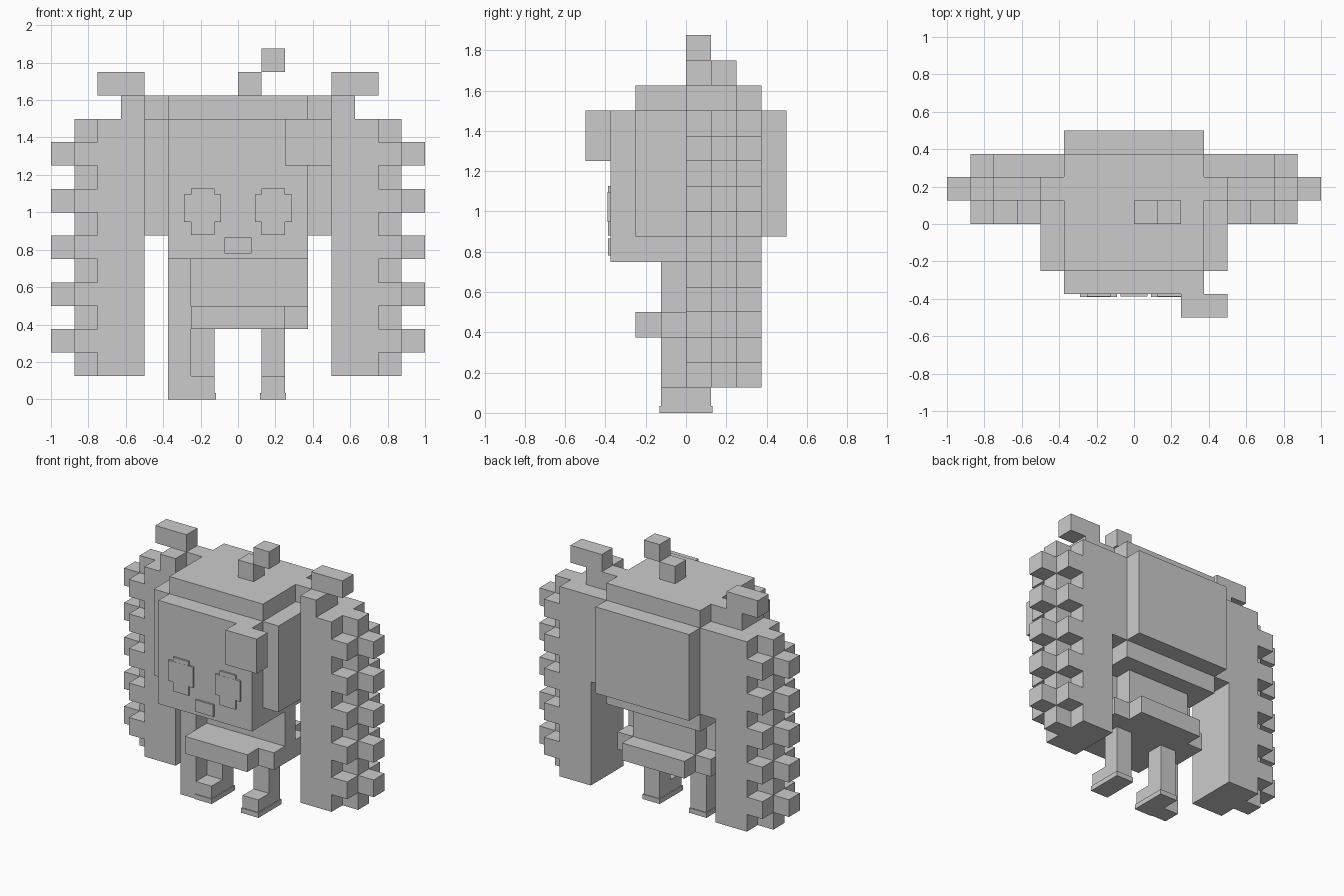
import bpy

if "Cube" in bpy.data.objects:
    bpy.data.objects.remove(bpy.data.objects["Cube"], do_unlink=True)

U = 0.125  # edge length of one block

grey = bpy.data.materials.new("plain_grey")
grey.use_nodes = True
grey.diffuse_color = (0.6, 0.6, 0.6, 1)
grey.node_tree.nodes["Principled BSDF"].inputs["Base Color"].default_value = grey.diffuse_color


def box(name, x, y, z, unit=U):
    """Box from (low, high) pairs measured in units."""
    spans = (x, y, z)
    centre = [unit * (a + b) / 2 for a, b in spans]
    bpy.ops.mesh.primitive_cube_add(size=1, location=centre)
    ob = bpy.context.object
    ob.name = name
    ob.scale = [unit * abs(b - a) for a, b in spans]
    bpy.ops.object.transform_apply(location=False, rotation=False, scale=True)
    ob.data.materials.append(grey)
    return ob


def pair(name, x, y, z, unit=U):
    """Matching boxes on both sides of the model."""
    box("left_" + name, x, y, z, unit)
    box("right_" + name, (-x[1], -x[0]), y, z, unit)


# Head and hair
box("head", (-3, 3), (-3, 3), (6, 12))
box("hair_sides", (-4, 4), (-2, 3), (7, 12))
box("hair_back", (-3, 3), (3, 4), (7, 12))
box("hair_top", (-3, 3), (-2, 3), (12, 13))
box("fringe", (2, 4), (-4, -3), (10, 12))
box("hair_curl_base", (0, 1), (0, 1), (13, 14))
box("hair_curl_tip", (1, 2), (0, 1), (14, 15))

# Face details
pair("eye_wide", (0.09, 0.288), (-0.389, -0.375), (0.947, 1.096), 1)
pair("eye_tall", (0.125, 0.25), (-0.388, -0.375), (0.88, 1.127), 1)
box("mouth", (-0.073, 0.073), (-0.388, -0.375), (0.78, 0.866), 1)

# Ponytails with ties and stepped curls
pair("hair_tie_base", (3, 5), (1, 2), (12, 13))
pair("hair_tie_front", (4, 5), (0, 1), (12, 13))
pair("hair_tie", (4, 6), (1, 2), (13, 14))
pair("ponytail", (4, 6), (0, 3), (1, 12))
pair("ponytail_ridge", (6, 7), (1, 2), (1, 12))
for z in range(2, 12, 2):
    row = (z, z + 1)
    pair("outer_curl", (7, 8), (1, 2), row)
    pair("front_curl", (6, 7), (0, 1), row)
    pair("back_curl", (6, 7), (2, 3), row)

# Body, skirt and arms
box("torso", (-2, 2), (0, 2), (4, 6))
box("skirt_long", (-2, 2), (-2, 3), (3, 4))
box("skirt_wide", (-3, 3), (-1, 2), (3, 4))
pair("arm", (2, 3), (0, 1), (4, 6))
box("staff", (-3, -2), (-1, 0), (0, 6))

# Legs and shoes
pair("leg", (1, 2), (0, 1), (0, 3))
pair("shoe", (1, 2), (-1, 1), (0, 1))
pair("sole", (0.118, 0.257), (-0.132, 0.132), (0, 0.035), 1)
